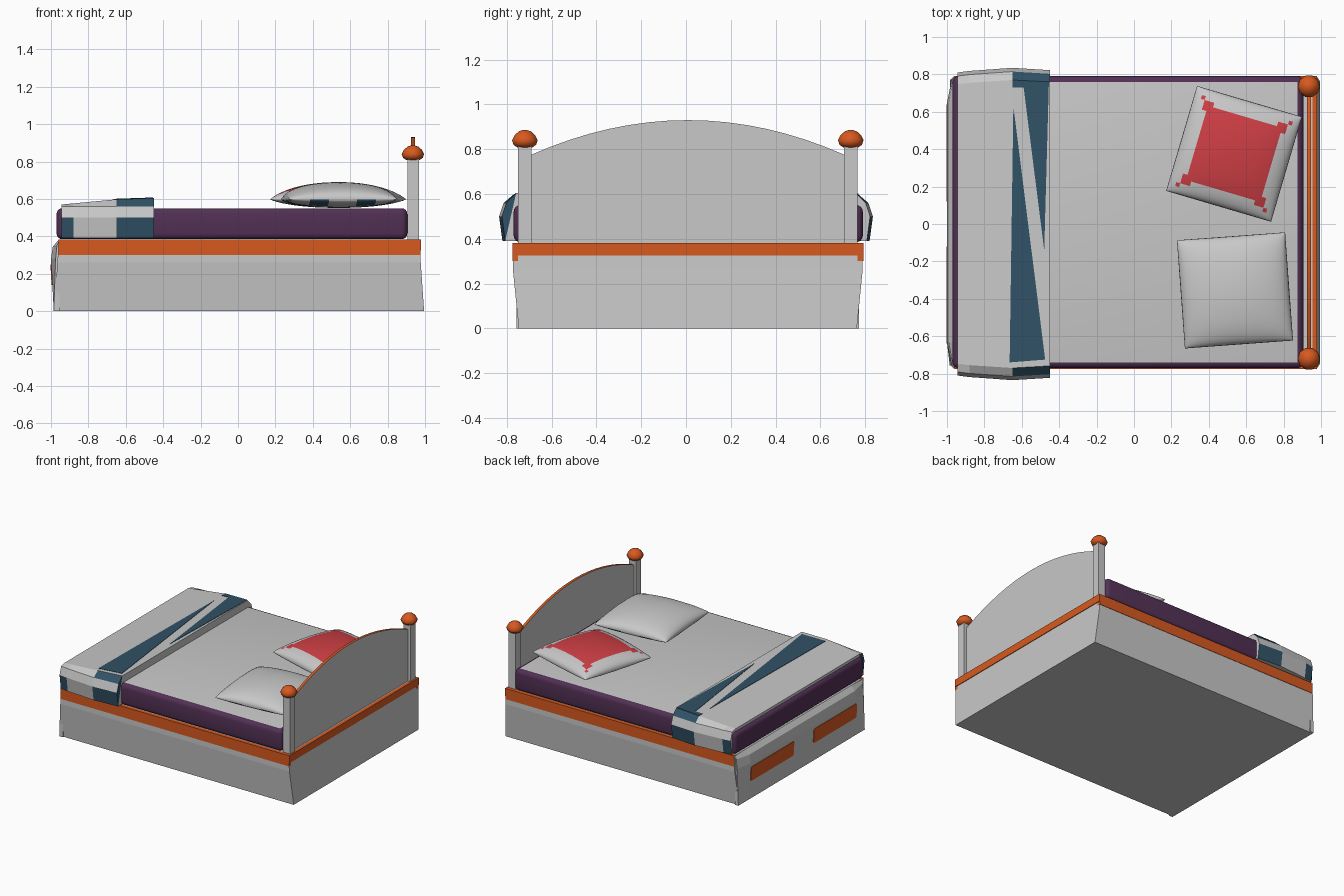
import bpy, bmesh, math
from mathutils import Matrix, Vector

if "Cube" in bpy.data.objects:
    bpy.data.objects.remove(bpy.data.objects["Cube"])


def mat(name, rgb):
    m = bpy.data.materials.new(name)
    m.diffuse_color = (*rgb, 1)
    m.use_nodes = True
    m.node_tree.nodes["Principled BSDF"].inputs["Base Color"].default_value = m.diffuse_color
    return m


GREY = mat("light grey", (0.58, 0.58, 0.58))
ORANGE = mat("orange wood", (0.68, 0.10, 0.014))
PURPLE = mat("dark purple", (0.084, 0.03, 0.089))
TEAL = mat("dark teal", (0.03, 0.084, 0.133))
RED = mat("red", (0.61, 0.048, 0.058))
YC = 0.008  # the bed frame sits slightly off centre


def finish(name, bm, mats, smooth=None, fix=True):
    if fix:
        bmesh.ops.recalc_face_normals(bm, faces=bm.faces)
    me = bpy.data.meshes.new(name)
    bm.to_mesh(me)
    bm.free()
    for m in mats:
        me.materials.append(m)
    ob = bpy.data.objects.new(name, me)
    bpy.context.collection.objects.link(ob)
    if smooth:
        bpy.ops.object.select_all(action='DESELECT')
        ob.select_set(True)
        bpy.context.view_layer.objects.active = ob
        bpy.ops.object.shade_smooth_by_angle(angle=math.radians(smooth))
    return ob


def box_bm(x0, x1, y0, y1, z0, z1, bevel=0, seg=1):
    bm = bmesh.new()
    bmesh.ops.create_cube(bm, size=1)
    for v in bm.verts:
        v.co = Vector(((x0 + x1) / 2 + v.co.x * (x1 - x0),
                       (y0 + y1) / 2 + v.co.y * (y1 - y0),
                       (z0 + z1) / 2 + v.co.z * (z1 - z0)))
    if bevel:
        bmesh.ops.bevel(bm, geom=bm.edges[:], offset=bevel, segments=seg,
                        profile=0.5, affect='EDGES')
    return bm


def loft(bm, rings, caps=True):
    rows = [[bm.verts.new(p) for p in r] for r in rings]
    grid = []
    for a, b in zip(rows, rows[1:]):
        n = len(a)
        grid.append([bm.faces.new((a[i], a[(i + 1) % n], b[(i + 1) % n], b[i])) for i in range(n)])
    if caps:
        bm.faces.new(rows[0])
        bm.faces.new(rows[-1])
    return rows, grid


# Base: flares to the ends at the floor and to the sides at the top
bm = bmesh.new()
loft(bm, [[(x0, YC - w, z), (x1, YC - w, z), (x1, YC + w, z), (x0, YC + w, z)]
          for x0, x1, w, z in ((-0.985, 0.995, 0.755, 0), (-0.965, 0.977, 0.781, 0.26),
                               (-0.96, 0.971, 0.781, 0.38))])
finish("base", bm, [GREY])

# Foot panel: bulges outward in the middle
bm = bmesh.new()
ends = [(-0.955, 0), (-0.985, 0), (-0.975, 0.28), (-0.968, 0.35), (-0.955, 0.38)]
mid = [(-0.955, 0), (-0.985, 0), (-1.0, 0.28), (-0.99, 0.345), (-0.96, 0.38)]
loft(bm, [[(x, YC + y, z) for x, z in prof]
          for y, prof in ((-0.765, ends), (-0.64, mid), (0.64, mid), (0.765, ends))])
finish("foot_panel", bm, [GREY])

# Drawer plates on the foot panel
for name, y0 in (("drawer_plate_back", 0.12), ("drawer_plate_front", -0.64)):
    bm = box_bm(-0.006, 0.003, y0, y0 + 0.52, -0.055, 0.055)
    bmesh.ops.bevel(bm, geom=[e for e in bm.edges if abs((e.verts[0].co - e.verts[1].co).x) > 0.005],
                    offset=0.012, segments=2, profile=0.5, affect='EDGES')
    for v in bm.verts:
        v.co.x += -0.9945 - 0.0536 * v.co.z + 0.0005
        v.co.z += 0.195
    finish(name, bm, [ORANGE])

# Orange rails around the sides and head
for s, n in ((-1, "front"), (1, "back")):
    y = YC + s * 0.781
    finish("side_rail_" + n, box_bm(-0.96, 0.975, min(y, y - s * .02) - .003, max(y, y - s * .02) + .003,
                                    0.30, 0.382), [ORANGE])
finish("head_rail", box_bm(0.955, 0.979, YC - 0.784, YC + 0.784, 0.325, 0.382), [ORANGE])

# Mattress with a grey sheet on its flat top
bm = box_bm(-0.97, 0.905, -0.77, 0.79, 0.385, 0.55, 0.03, 4)
bm.normal_update()
for f in bm.faces:
    f.material_index = int(f.normal.z > 0.99)
finish("mattress", bm, [PURPLE, GREY], 40)

# Headboard: arched board with an orange top edge
bm = bmesh.new()
N = 16
ys = [-0.7 + 1.4 * i / N for i in range(N + 1)]
prof = [(y, 0.93 - 0.155 * (y / 0.7) ** 2) for y in ys] + [(0.7, 0.375), (-0.7, 0.375)]
rows, grid = loft(bm, [[(x, y + YC, z) for y, z in prof] for x in (0.925, 0.945)])
for f in grid[0][:N]:
    f.material_index = 1
finish("headboard", bm, [GREY, ORANGE])

# Posts with round knobs
for s, n in ((-1, "front"), (1, "back")):
    y = YC + s * 0.728
    finish("post_" + n, box_bm(0.907, 0.967, y - 0.03, y + 0.03, 0.38, 0.82), [GREY])
    bm = bmesh.new()
    loft(bm, [[(0.935 + r * math.cos(a * math.pi / 5), y + r * math.sin(a * math.pi / 5), z)
               for a in range(10)]
              for r, z in ((0.035, 0.808), (0.053, 0.82), (0.06, 0.84), (0.048, 0.863),
                           (0.028, 0.88), (0.01, 0.886))])
    finish("knob_" + n, bm, [ORANGE], 50)


# Folded blanket draped across the foot
def top_z(x):
    return 0.57 + 0.028 * (x + 0.945) / 0.295 if x < -0.65 else 0.598 + 0.007 * (x + 0.65) / 0.2


bm = bmesh.new()
half = [(0.82, 0.39), (0.835, 0.5), (0.815, 0.56), (0.77, None)]
sect = [(-y, z) for y, z in half] + half[::-1]
rings = [[(x, y * k, z if z else top_z(x)) for y, z in sect]
         for x, k in ((-0.945, 0.97), (-0.88, 0.98), (-0.65, 1), (-0.45, 0.985))]
rows, grid = loft(bm, rings, caps=False)
for side in ((0, 1, 2), (6, 5, 4)):
    grid[0][side[0]].material_index = 1
    grid[2][side[0]].material_index = 1
    grid[2][side[2]].material_index = 1
for r in (rows[0], rows[-1]):
    for ids, m in (((0, 1, 2, 3), 1), ((0, 3, 4, 7), 0), ((4, 5, 6, 7), 0)):
        bm.faces.new([r[i] for i in ids]).material_index = m
finish("blanket", bm, [GREY, TEAL])

# Teal wedges on top of the blanket
wedges = {"blanket_wedge_front": [(-0.665, -0.74), (-0.475, -0.725), (-0.645, 0.63)],
          "blanket_wedge_back": [(-0.65, 0.77), (-0.65, 0.73), (-0.59, 0.73), (-0.48, -0.14),
                                 (-0.455, 0.76)]}
for name, pts in wedges.items():
    bm = bmesh.new()
    loft(bm, [[(x, y, top_z(x) + dz) for x, y in pts] for dz in (-0.003, 0.003)])
    finish(name, bm, [TEAL])


# Pillows: two domed grids sharing one rim
def pillow(name, x, y, angle, size, mats, rule):
    bm = bmesh.new()
    n = 24
    M = Matrix.Translation((x, y, 0.597)) @ Matrix.Rotation(math.radians(angle), 4, 'Z')
    for h in (0.093, -0.045):
        vs = {}
        for i in range(n + 1):
            for j in range(n + 1):
                u, v = math.sin(math.pi * (i / n - .5)), math.sin(math.pi * (j / n - .5))
                d = max(0, (1 - u * u) * (1 - v * v)) ** 0.42
                vs[i, j] = bm.verts.new(M @ Vector((u * size / 2, v * size / 2, h * d)))
        for i in range(n):
            for j in range(n):
                q = [vs[i, j], vs[i + 1, j], vs[i + 1, j + 1], vs[i, j + 1]]
                f = bm.faces.new(q if h > 0 else q[::-1])
                a = abs(math.sin(math.pi * ((i + .5) / n - .5)))
                b = abs(math.sin(math.pi * ((j + .5) / n - .5)))
                f.material_index = int(rule(max(a, b), min(a, b), h > 0))
    bmesh.ops.remove_doubles(bm, verts=bm.verts[:], dist=0.0005)
    finish(name, bm, mats, 50)


pillow("red_pillow", 0.535, 0.375, -16.4, 0.585, [GREY, RED],
       lambda hi, lo, top: top and hi < 0.66 + 0.25 * lo * lo)
pillow("grey_pillow", 0.54, -0.355, 4.2, 0.58, [GREY, TEAL],
       lambda hi, lo, top: not top and hi > 0.6 and 0.28 < lo < 0.65)
